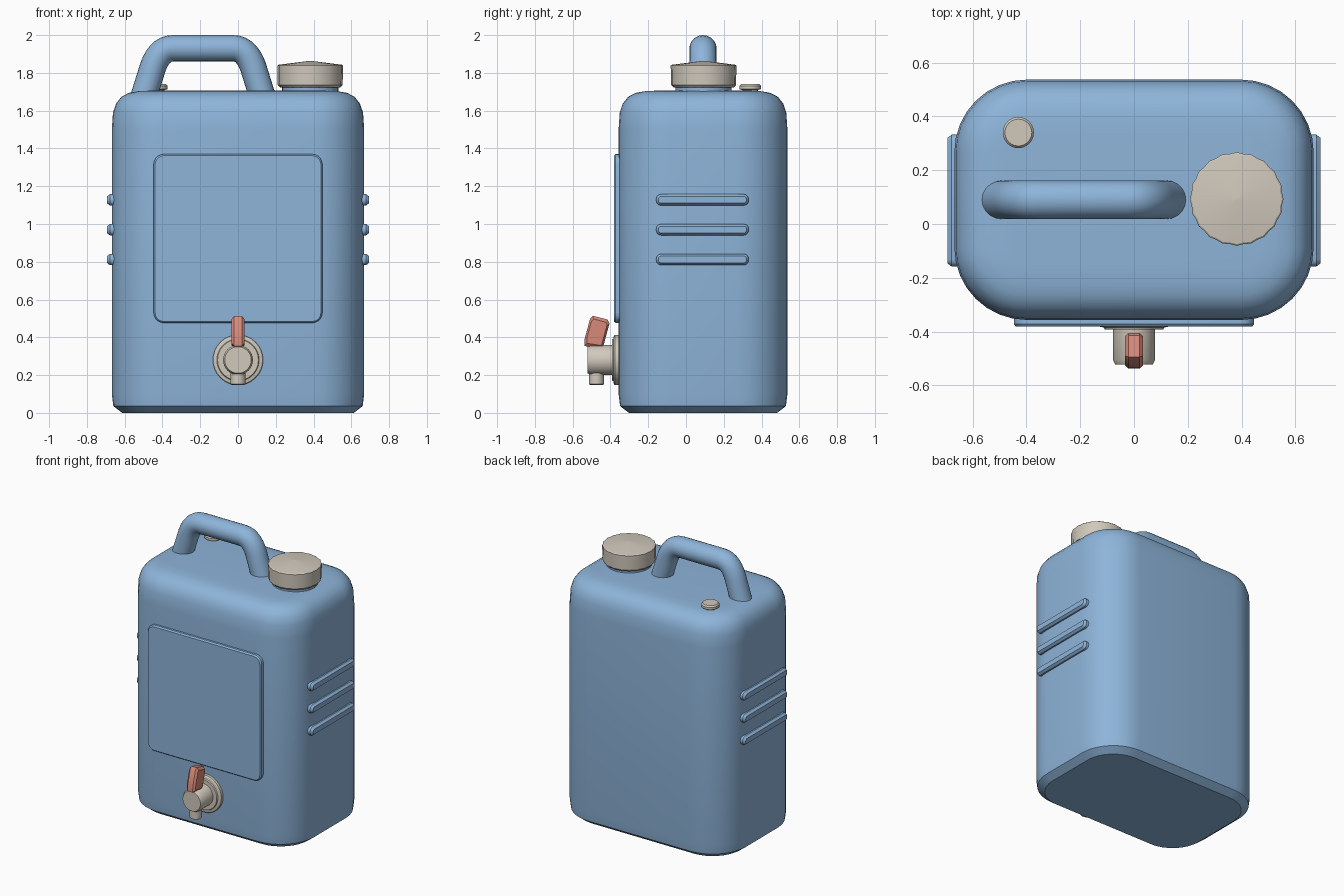
import bpy, bmesh, math
from mathutils import Vector

if "Cube" in bpy.data.objects:
    bpy.data.objects.remove(bpy.data.objects["Cube"])


def material(name, rgb):
    m = bpy.data.materials.new(name)
    m.diffuse_color = (*rgb, 1)
    m.use_nodes = True
    m.node_tree.nodes["Principled BSDF"].inputs["Base Color"].default_value = m.diffuse_color
    return m


BLUE = material("blue plastic", (0.27, 0.46, 0.70))
BEIGE = material("beige plastic", (0.63, 0.58, 0.50))
RED = material("coral red plastic", (0.68, 0.25, 0.19))
CY = 0.09  # depth centre of the tank


def skin(name, rings, mat, angle=32):
    """Closed solid through rings that have equal point counts."""
    bm = bmesh.new()
    loops = [[bm.verts.new(p) for p in ring] for ring in rings]
    n = len(loops[0])
    for a, b in zip(loops, loops[1:]):
        for i in range(n):
            j = (i + 1) % n
            bm.faces.new((a[i], a[j], b[j], b[i]))
    bm.faces.new(loops[0])
    bm.faces.new(loops[-1])
    bmesh.ops.recalc_face_normals(bm, faces=bm.faces)
    me = bpy.data.meshes.new(name)
    bm.to_mesh(me)
    bm.free()
    me.materials.append(mat)
    me.shade_smooth()
    me.set_sharp_from_angle(angle=math.radians(angle))
    ob = bpy.data.objects.new(name, me)
    bpy.context.collection.objects.link(ob)
    return ob


def place(u, v, t, axis, c):
    """Map section (u, v) at height t along an axis to world space."""
    offset = {"z": (u, v, t), "y": (u, t, v), "x": (t, u, v)}[axis]
    return Vector(c) + Vector(offset)


def rounded(name, hu, hv, r, profile, axis, c, mat, seg=8):
    """Rounded rectangle lofted through (inset, height) steps."""
    rings = []
    for inset, t in profile:
        rr = max(r - inset, 0.01)
        ring = []
        for k, (su, sv) in enumerate(((1, 1), (-1, 1), (-1, -1), (1, -1))):
            for i in range(seg + 1):
                a = math.pi / 2 * (k + i / seg)
                ring.append(place(su * (hu - inset - rr) + rr * math.cos(a),
                                  sv * (hv - inset - rr) + rr * math.sin(a), t, axis, c))
        rings.append(ring)
    return skin(name, rings, mat)


def lathe(name, profile, axis, c, mat, seg=32, ripple=0.0):
    """Turned part through (radius, height) steps."""
    rings = []
    for r, t in profile:
        ring = []
        for i in range(seg):
            a = 2 * math.pi * i / seg
            q = r * (1 - ripple * (i % 2))
            ring.append(place(q * math.cos(a), q * math.sin(a), t, axis, c))
        rings.append(ring)
    return skin(name, rings, mat)


# tank body
rounded("tank_body", 0.668, 0.447, 0.27,
        [(0.055, 0), (0.008, 0.036), (0, 0.10), (0, 1.50), (0.006, 1.59), (0.022, 1.637),
         (0.05, 1.673), (0.09, 1.694), (0.14, 1.703), (0.2, 1.706)],
        "z", (0, CY, 0), BLUE)

# raised front panel
rounded("front_panel", 0.447, 0.447, 0.055,
        [(0, -0.33), (0, -0.372), (0.008, -0.382)], "y", (0, 0, 0.923), BLUE, 5)

# side ribs
for side, s in (("right", 1), ("left", -1)):
    for i in range(3):
        rounded(f"{side}_rib_{i + 1}", 0.245, 0.03, 0.026,
                [(0, s * 0.64), (0, s * 0.678), (0.012, s * 0.694)],
                "x", (0, CY - 0.003, 0.812 + 0.158 * i), BLUE, 3)

# handle: tube swept along an arch
p0, p1, p2 = Vector((-0.275, 1.80)), Vector((-0.24, 1.93)), Vector((-0.16, 1.93))
half = [Vector((-0.325, 1.64))]
for i in range(9):
    t = i / 8
    half.append(p0 * (1 - t) ** 2 + p1 * 2 * t * (1 - t) + p2 * t * t)
path = half + [Vector((-p.x, p.y)) for p in reversed(half)]
rings = []
for i, p in enumerate(path):
    d = (path[min(i + 1, len(path) - 1)] - path[max(i - 1, 0)]).normalized()
    ring = []
    for k in range(20):
        a = 2 * math.pi * k / 20
        u, v = 0.07 * math.cos(a), 0.072 * math.sin(a)
        ring.append((p.x - d.y * u - 0.185, CY + v, p.y + d.x * u))
    rings.append(ring)
skin("handle", rings, BLUE)

# filler neck and screw cap
cap_at = (0.382, CY + 0.003, 0)
lathe("filler_neck", [(0.149, 1.66), (0.149, 1.75)], "z", cap_at, BLUE)
lathe("screw_cap", [(0.158, 1.722), (0.172, 1.736), (0.174, 1.838), (0.168, 1.843), (0.002, 1.864)],
      "z", cap_at, BEIGE, 40, 0.025)

# vent plug
lathe("vent_plug", [(0.042, 1.67), (0.042, 1.71), (0.058, 1.714), (0.058, 1.73), (0.05, 1.74)],
      "z", (-0.43, 0.34, 0), BEIGE, 24)

# tap: flange, barrel and spout
tap = (0, 0, 0.28)
lathe("tap_flange", [(0.133, -0.33), (0.133, -0.376), (0.127, -0.382), (0.112, -0.385), (0.108, -0.393)],
      "y", tap, BEIGE)
lathe("tap_barrel", [(0.079, -0.37), (0.079, -0.505), (0.07, -0.522)], "y", tap, BEIGE)
lathe("tap_spout", [(0.034, 0.148), (0.04, 0.152), (0.038, 0.26)], "z", (0, -0.474, 0), BEIGE, 24)

# tap lever: slanted block with bevelled edges
outline = [(-0.538, 0.354), (-0.536, 0.395), (-0.508, 0.498), (-0.494, 0.514),
           (-0.415, 0.494), (-0.405, 0.474), (-0.438, 0.352), (-0.45, 0.34)]
mid = Vector((-0.472, 0.428))
rings = []
for x, k in ((-0.034, 0.8), (-0.02, 1), (0.02, 1), (0.034, 0.8)):
    rings.append([(x, *(mid + (Vector(p) - mid) * k)) for p in outline])
skin("tap_lever", rings, RED)
